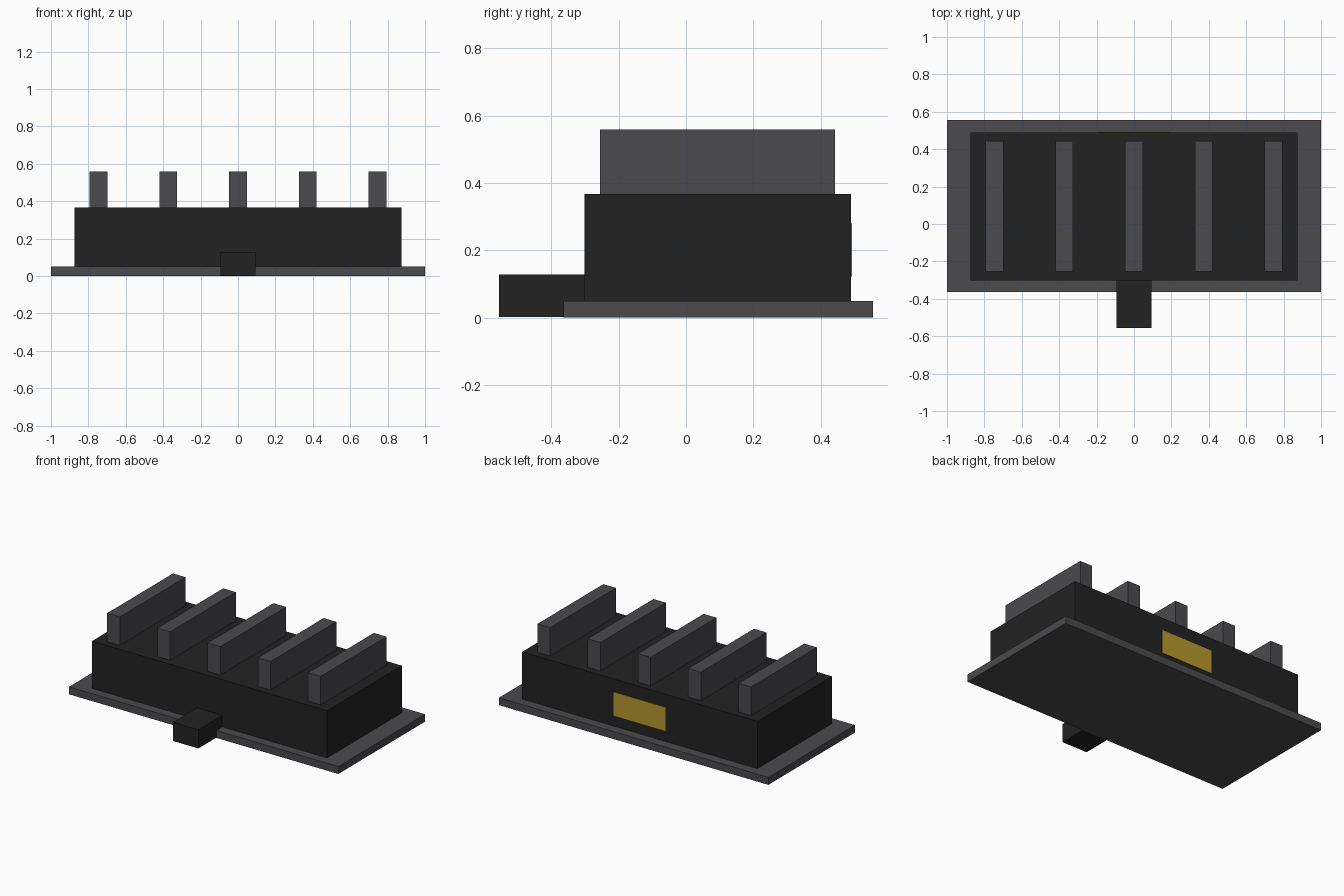
import bpy
import bmesh
from mathutils import Matrix, Vector

default = bpy.data.objects.get("Cube")
if default:
    bpy.data.objects.remove(default, do_unlink=True)


def material(name, rgb):
    mat = bpy.data.materials.new(name)
    mat.use_nodes = True
    colour = (*rgb, 1.0)
    mat.diffuse_color = colour
    bsdf = next(n for n in mat.node_tree.nodes if n.type == "BSDF_PRINCIPLED")
    bsdf.inputs["Base Color"].default_value = colour
    return mat


def box(name, mat, x, y, z):
    """Flat-shaded box from its (min, max) extents on each axis."""
    low, high = (Vector(corner) for corner in zip(x, y, z))
    size = high - low
    bm = bmesh.new()
    bmesh.ops.create_cube(
        bm, size=1.0,
        matrix=Matrix.Translation((low + high) / 2) @ Matrix.Diagonal((*size, 1.0)))
    mesh = bpy.data.meshes.new(name)
    bm.to_mesh(mesh)
    bm.free()
    mesh.materials.append(mat)
    obj = bpy.data.objects.new(name, mesh)
    bpy.context.collection.objects.link(obj)
    return obj


black = material("matte_black", (0.016, 0.016, 0.016))
grey = material("dark_grey", (0.069, 0.069, 0.076))
gold = material("dull_gold", (0.47, 0.31, 0.027))

# Mounting plate and main housing
box("base_plate", grey, (-1, 1), (-0.364, 0.555), (0, 0.05))
box("housing", black, (-0.873, 0.873), (-0.302, 0.49), (0.05, 0.367))

# Connector block reaching out of the front, through the plate
box("front_connector", black, (-0.094, 0.094), (-0.555, -0.30), (0.002, 0.128))

# Row of cooling fins on top
fin_count, fin_spacing, fin_width = 5, 0.373, 0.094
for i in range(fin_count):
    centre = (i - (fin_count - 1) / 2) * fin_spacing
    box(f"cooling_fin_{i + 1}", grey,
        (centre - fin_width / 2, centre + fin_width / 2),
        (-0.255, 0.443), (0.367, 0.558))

# Thin label plate on the back
box("back_label_plate", gold, (-0.192, 0.192), (0.488, 0.493), (0.122, 0.28))
